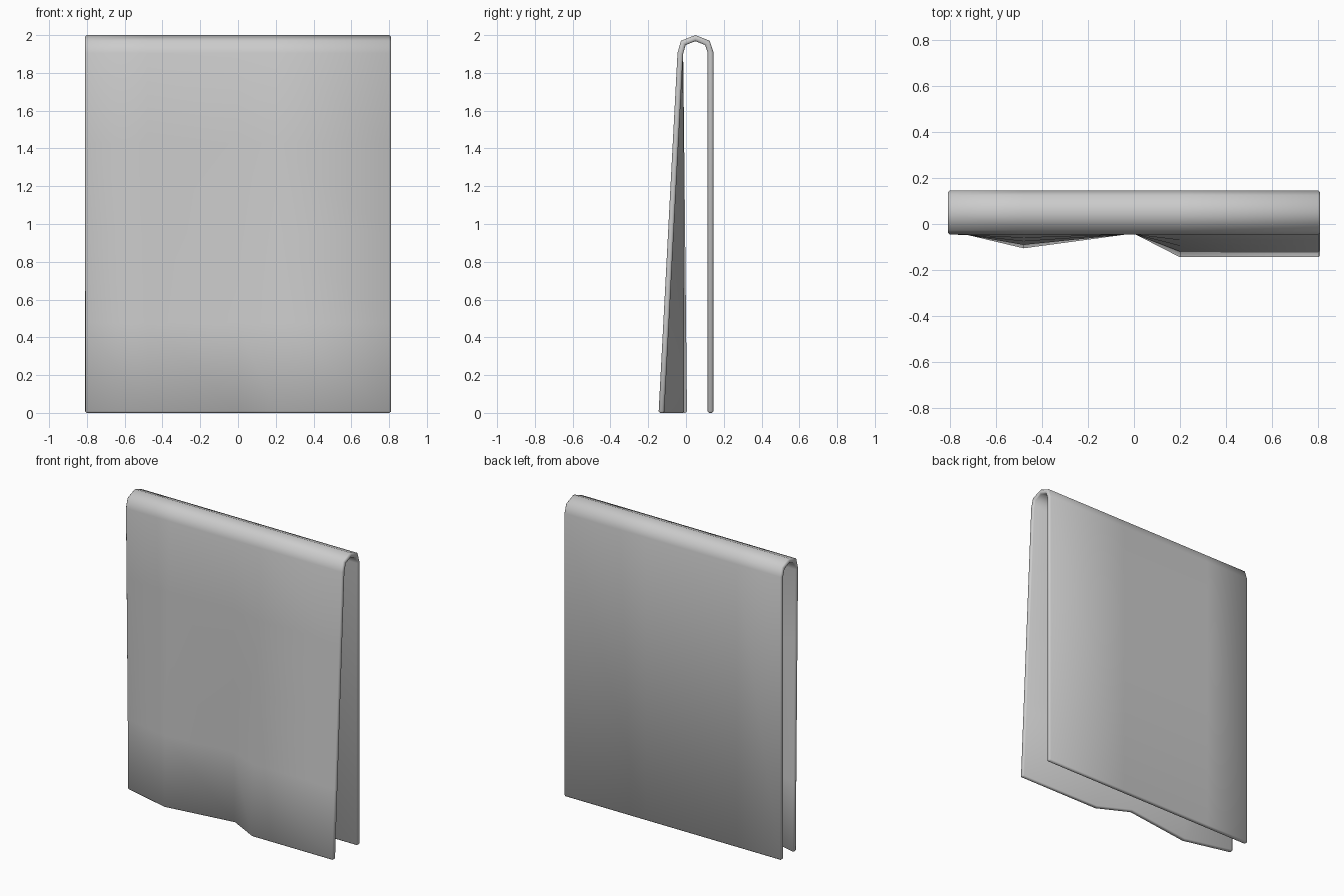
import bpy, bmesh

if "Cube" in bpy.data.objects:
    bpy.data.objects.remove(bpy.data.objects["Cube"])

# Outer profile (y, z) from back hem, over the rail fold, to the front fold line
PROFILE = [(0.145, 0.0), (0.145, 1.91), (0.125, 1.97), (0.05, 2.0),
           (-0.027, 1.97), (-0.045, 1.905)]
# Waviness of the front hem: x and outer y
HEM = [(-0.81, -0.022), (-0.48, -0.106), (0.0, -0.041), (0.2, -0.145), (0.81, -0.145)]
ROWS = 4

# Folded cloth sheet
bm = bmesh.new()
columns = []
for x, hem_y in HEM:
    y0, z0 = PROFILE[-1]
    pts = PROFILE + [(y0 + (hem_y - y0) * i / ROWS, z0 * (1 - i / ROWS))
                     for i in range(1, ROWS + 1)]
    columns.append([bm.verts.new((x, y, z)) for y, z in pts])
for a, b in zip(columns, columns[1:]):
    for i in range(len(a) - 1):
        bm.faces.new((a[i], a[i + 1], b[i + 1], b[i]))
bmesh.ops.recalc_face_normals(bm, faces=bm.faces)
bm.normal_update()
# Normals must point away from the fold: the back panel faces +y
bm.faces.ensure_lookup_table()
if bm.faces[0].normal.y < 0:
    bmesh.ops.reverse_faces(bm, faces=bm.faces)
mesh = bpy.data.meshes.new("folded_towel")
bm.to_mesh(mesh)
bm.free()
towel = bpy.data.objects.new("folded_towel", mesh)
bpy.context.collection.objects.link(towel)

# Cloth thickness and softened rim
solid = towel.modifiers.new("thickness", 'SOLIDIFY')
solid.thickness = 0.03
solid.offset = -1
solid.use_even_offset = True
bevel = towel.modifiers.new("rim", 'BEVEL')
bevel.width = 0.008
bevel.segments = 1
bevel.limit_method = 'ANGLE'
bevel.angle_limit = 1.25

# Bake modifiers, settle on the ground, shade smooth
bpy.context.view_layer.objects.active = towel
towel.select_set(True)
for m in [solid.name, bevel.name]:
    bpy.ops.object.modifier_apply(modifier=m)
for v in towel.data.vertices:
    if v.co.z < 0.005:
        v.co.z = max(v.co.z, 0.0)
bpy.ops.object.shade_smooth_by_angle(angle=1.05)
